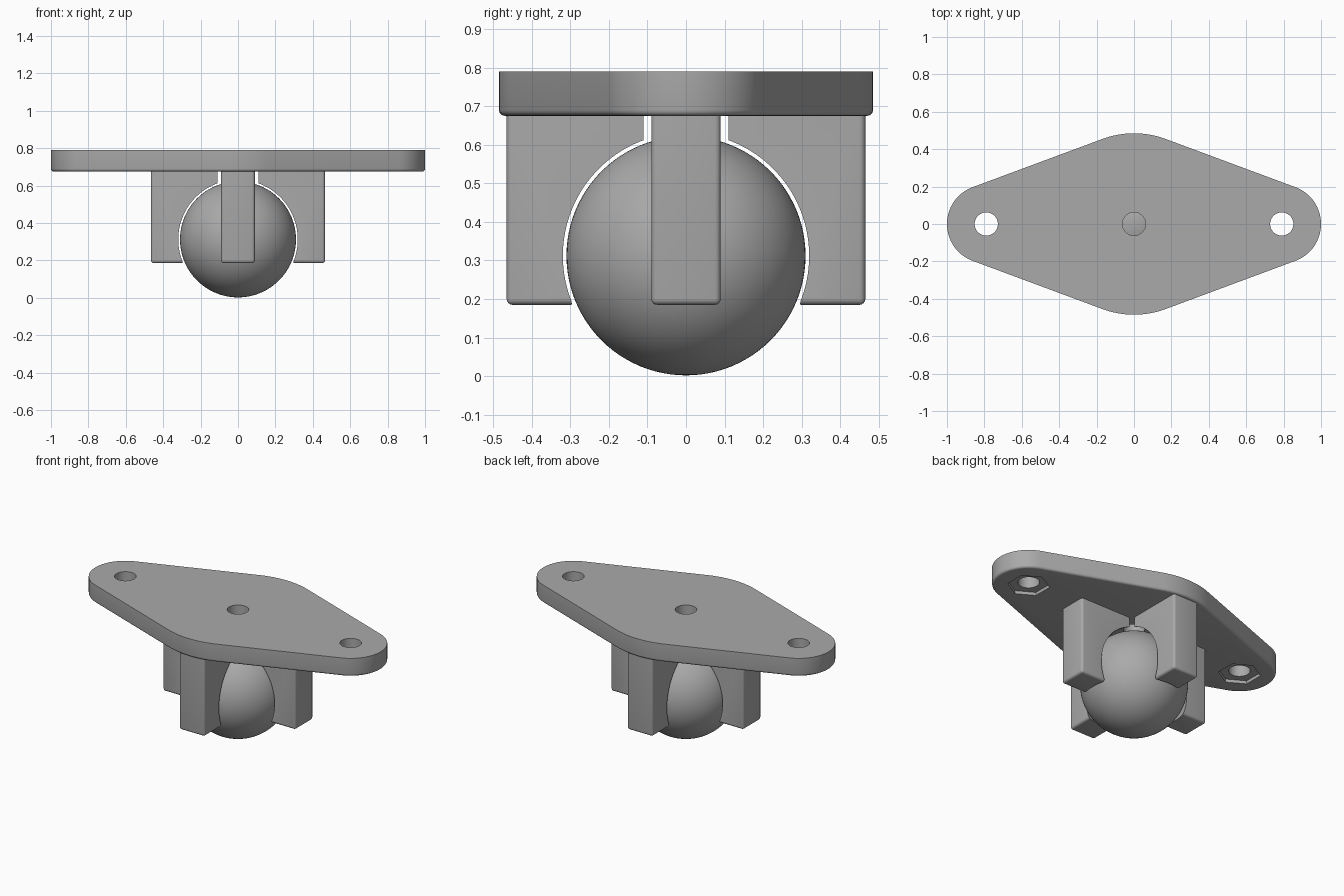
import bpy, bmesh, math
from mathutils import Matrix, Vector

if "Cube" in bpy.data.objects:
    bpy.data.objects.remove(bpy.data.objects["Cube"])

grey = bpy.data.materials.new("plain grey")
grey.diffuse_color = (0.4, 0.4, 0.4, 1)
grey.use_nodes = True
grey.node_tree.nodes["Principled BSDF"].inputs["Base Color"].default_value = grey.diffuse_color

BALL_Z, BALL_R = 0.312, 0.31
PLATE_Z, PLATE_TOP = 0.675, 0.79


def make(name, bm):
    bmesh.ops.recalc_face_normals(bm, faces=bm.faces)
    me = bpy.data.meshes.new(name)
    bm.to_mesh(me)
    bm.free()
    ob = bpy.data.objects.new(name, me)
    bpy.context.collection.objects.link(ob)
    me.materials.append(grey)
    return ob


def prism(name, pts, z0, z1, bevel=0.0, pick=None):
    """Extrude a 2D outline; round the edges chosen by pick."""
    bm = bmesh.new()
    f = bm.faces.new([bm.verts.new((x, y, z0)) for x, y in pts])
    r = bmesh.ops.extrude_face_region(bm, geom=[f])
    vs = [v for v in r["geom"] if isinstance(v, bmesh.types.BMVert)]
    bmesh.ops.translate(bm, verts=vs, vec=(0, 0, z1 - z0))
    if bevel:
        bmesh.ops.bevel(bm, geom=[e for e in bm.edges if pick(e)], offset=bevel,
                        segments=4, profile=0.5, affect="EDGES", clamp_overlap=True)
    return make(name, bm)


def ring(cx, cy, r, n, a0=0.0, a1=2 * math.pi, closed=True):
    k = n if closed else n - 1
    return [(cx + r * math.cos(a0 + (a1 - a0) * i / k),
             cy + r * math.sin(a0 + (a1 - a0) * i / k)) for i in range(n)]


def sphere(name, r):
    bm = bmesh.new()
    bmesh.ops.create_uvsphere(bm, u_segments=96, v_segments=48, radius=r,
                              matrix=Matrix.Translation((0, 0, BALL_Z)))
    return make(name, bm)


def cut(ob, cutter):
    cutter.hide_render = True
    m = ob.modifiers.new("cut", "BOOLEAN")
    m.operation, m.object, m.solver = "DIFFERENCE", cutter, "EXACT"
    bpy.context.view_layer.objects.active = ob
    bpy.ops.object.modifier_apply(modifier=m.name)
    bpy.data.objects.remove(cutter)


def smooth(ob):
    bpy.ops.object.select_all(action="DESELECT")
    ob.select_set(True)
    bpy.context.view_layer.objects.active = ob
    bpy.ops.object.shade_smooth_by_angle(angle=math.radians(30))


# mounting plate: hull of a big middle circle and two small end circles
END, R_MID, R_END = 0.79, 0.485, 0.21
t = math.asin((R_MID - R_END) / END)
h = math.pi / 2
outline = (ring(END, 0, R_END, 33, -h + t, h - t, False)
           + ring(0, 0, R_MID, 17, h - t, h + t, False)
           + ring(-END, 0, R_END, 33, h + t, 3 * h - t, False)
           + ring(0, 0, R_MID, 17, 3 * h - t, 3 * h + t, False))
plate = prism("mounting_plate", outline, PLATE_Z, PLATE_TOP, 0.015,
              lambda e: all(v.co.z < PLATE_Z + 0.001 for v in e.verts))

# screw holes, centre hole and hexagonal nut recesses
for x in (-END, 0, END):
    cut(plate, prism("hole_cutter", ring(x, 0, 0.062, 48), 0.5, 1.0))
    if x:
        cut(plate, prism("nut_cutter", ring(x, 0, 0.122, 6, h, 5 * h), 0.6, PLATE_Z + 0.02))
smooth(plate)

# four socket arms hollowed around the ball
for i, name in enumerate(("right", "back", "left", "front")):
    box = [(0.02, -0.09), (0.465, -0.09), (0.465, 0.09), (0.02, 0.09)]
    arm = prism(name + "_arm", box, 0.185, PLATE_Z + 0.005, 0.015,
                lambda e: not all(v.co.z > 0.5 for v in e.verts)
                and any(v.co.x > 0.1 for v in e.verts))
    cut(arm, sphere("socket_cutter", 0.332))
    cut(arm, prism("core_cutter", ring(0, 0, 0.142, 64), 0.5, 0.9))
    arm.data.transform(Matrix.Rotation(i * h, 4, "Z"))
    smooth(arm)

# captive ball
smooth(sphere("ball", BALL_R))
